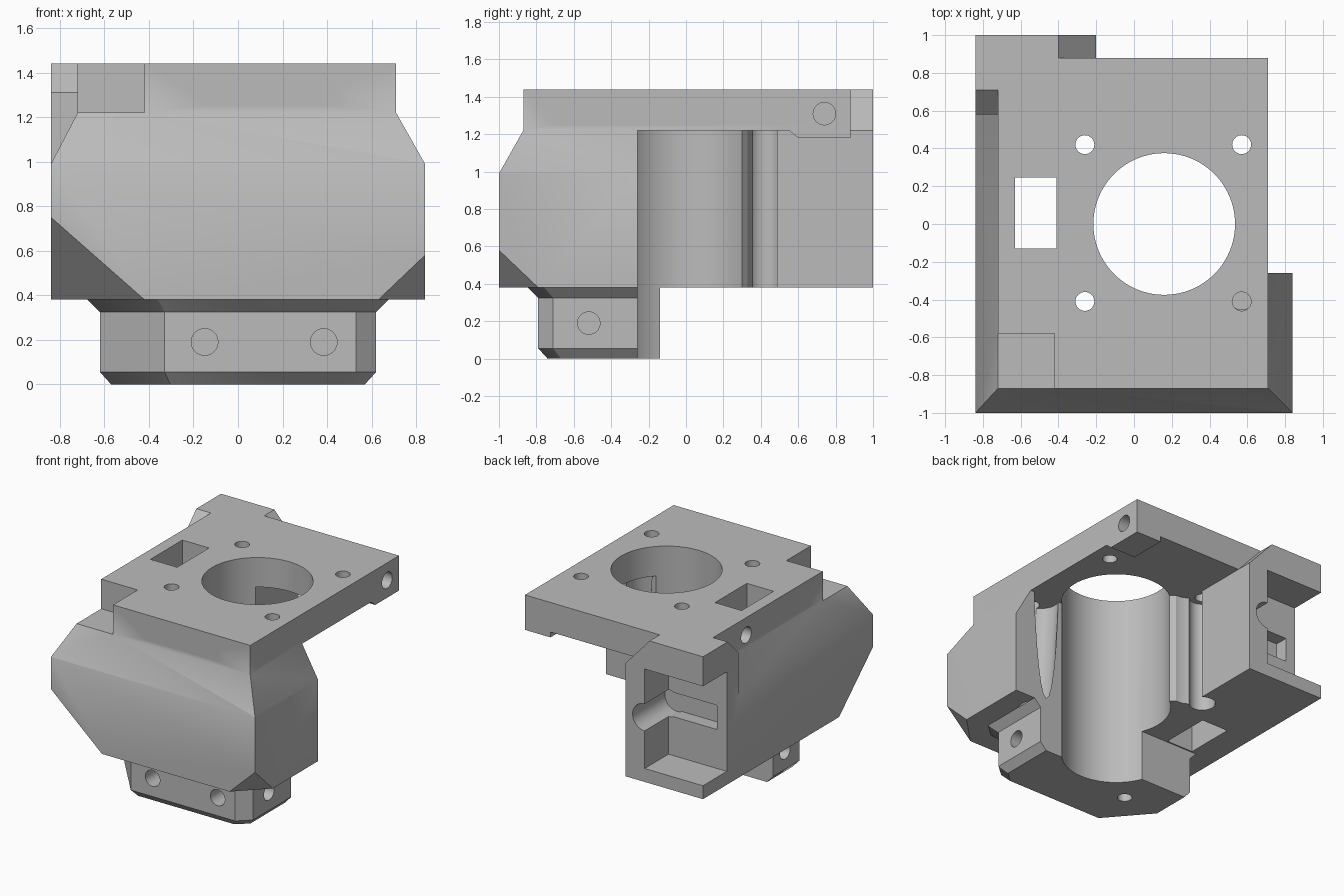
import bpy, bmesh
from mathutils import Vector

old = bpy.data.objects.get("Cube")
if old:
    bpy.data.objects.remove(old, do_unlink=True)

AXES = {"x": lambda a, b, t: (t, a, b), "y": lambda a, b, t: (a, t, b), "z": lambda a, b, t: (a, b, t)}


def to_object(bm, name):
    bmesh.ops.recalc_face_normals(bm, faces=bm.faces[:])
    mesh = bpy.data.meshes.new(name)
    bm.to_mesh(mesh)
    bm.free()
    ob = bpy.data.objects.new(name, mesh)
    bpy.context.collection.objects.link(ob)
    return ob


def loft(rings, name):
    """Solid through matching rings of points, capped at both ends."""
    bm = bmesh.new()
    loops = [[bm.verts.new(p) for p in ring] for ring in rings]
    n = len(loops[0])
    for low, high in zip(loops, loops[1:]):
        for i in range(n):
            j = (i + 1) % n
            bm.faces.new((low[i], low[j], high[j], high[i]))
    bm.faces.new(loops[0])
    bm.faces.new(loops[-1])
    return to_object(bm, name)


def prism(points, axis, lo, hi, name="cutter"):
    place = AXES[axis]
    return loft([[place(a, b, t) for a, b in points] for t in (lo, hi)], name)


def box(x0, x1, y0, y1, z0, z1, name="cutter"):
    return prism([(x0, y0), (x1, y0), (x1, y1), (x0, y1)], "z", z0, z1, name)


def rod(start, end, r, segments=32):
    start, end = Vector(start), Vector(end)
    bm = bmesh.new()
    bmesh.ops.create_cone(bm, cap_ends=True, segments=segments, radius1=r, radius2=r,
                          depth=(end - start).length)
    turn = (end - start).to_track_quat("Z", "Y").to_matrix()
    for v in bm.verts:
        v.co = turn @ v.co + (start + end) / 2
    return to_object(bm, "cutter")


def corner_cutter(corner, dx, dy, dz):
    """Tetrahedron that slices one corner off a block."""
    corner = Vector(corner)
    pts = [corner + Vector(d) for d in ((dx, 0, 0), (0, dy, 0), (0, 0, dz))]
    mid = sum(pts, Vector()) / 3
    bm = bmesh.new()
    for p in [mid + (p - mid) * 3 for p in pts] + [mid + (corner - mid) * 6]:
        bm.verts.new(p)
    bmesh.ops.convex_hull(bm, input=bm.verts[:])
    return to_object(bm, "cutter")


def combine(target, other, operation="DIFFERENCE"):
    mod = target.modifiers.new("combine", "BOOLEAN")
    mod.operation, mod.solver, mod.object = operation, "EXACT", other
    bpy.context.view_layer.objects.active = target
    bpy.ops.object.modifier_apply(modifier=mod.name)
    bpy.data.objects.remove(other, do_unlink=True)


# L-shaped main body, open towards the back and the left side
housing = prism([(-.84, -1), (.84, -1), (.84, -.26), (.3, -.26), (.1, .3), (-.065, .3),
                 (-.1, .33), (-.15, .335), (-.2, .36), (-.2, 1), (-.84, 1)],
                "z", .38, 1.22, "mount_housing")

# Sloped shoulders
combine(housing, prism([(-.9, .875), (-.72, 1.22), (-.72, 1.3), (-.9, 1.3)], "y", -2, .58))
combine(housing, prism([(.9, .884), (.71, 1.22), (.71, 1.3), (.9, 1.3)], "y", -2, -.1))
combine(housing, prism([(-1.1, .813), (-.87, 1.22), (-.87, 1.3), (-1.1, 1.3)], "x", -2, 2))

# Cut lower corners
combine(housing, corner_cutter((.84, -1, .38), -.21, .21, .2))
combine(housing, corner_cutter((-.84, -1, .38), .42, .4, .37))

# Screw relief grooves beside the bore
combine(housing, rod((-.26, .42, .2), (-.26, .42, 1.22), .09))
combine(housing, rod((.57, -.39, .3), (.57, -.31, 1.25), .12))

# Lower flange with chamfered foot and flared neck
outline = [(-.62, -.14), (-.62, -.45), (-.33, -.79), (.53, -.79), (.62, -.71),
           (.62, -.26), (.3, -.26), (0, -.14)]


def flange_ring(z, d):
    return [(x * (1 + d / .62), y - d * max(0, -.26 - y) / .53, z) for x, y in outline]


flange = loft([flange_ring(0, -.05), flange_ring(.055, 0), flange_ring(.325, 0), flange_ring(.38, .055)],
              "lower_flange")
combine(housing, flange, "UNION")

# Top plate with a notched front corner
plate = prism([(-.42, -.87), (.71, -.87), (.71, .88), (-.72, .88), (-.72, -.58), (-.42, -.58)],
              "z", 1.22, 1.44, "top_plate")
combine(housing, plate, "UNION")

# Raised rear column and its sloped end
column = prism([(.58, 1.22), (.58, 1.31), (.71, 1.44), (1, 1.44), (1, 1.22)], "x", -.84, -.72, "rear_column")
combine(housing, column, "UNION")
ledge = prism([(-.72, 1.22), (-.72, 1.44), (-.4, 1.44), (-.2, 1.22)], "y", .88, 1, "rear_ledge")
combine(housing, ledge, "UNION")

# Thickened plate corner
boss = prism([(.55, 1.22), (.6, 1.18), (.88, 1.18), (.88, 1.22)], "x", .5, .71, "corner_boss")
combine(housing, boss, "UNION")

# Main bore, window and plate screw holes
combine(housing, rod((.16, 0, -1), (.16, 0, 2), .375, 96))
combine(housing, box(-.63, -.41, -.13, .245, -1, 2))
for x, y, bottom in ((-.26, .42, -1), (.57, .42, -1), (-.26, -.41, -1), (.57, -.41, 1)):
    combine(housing, rod((x, y, bottom), (x, y, 2), .05))

# Pocket in the rear column with a round channel, a deeper recess and two screw holes
combine(housing, box(-1, -.36, .72, 1.2, .48, 1.22))
combine(housing, rod((-.36, .62, .86), (-.36, 1.2, .86), .1))
combine(housing, box(-.76, -.36, .62, .8, .77, .95))
for z in (.63, 1.09):
    combine(housing, rod((-.45, .5, z), (-.45, .8, z), .06))

# Side screw holes in plate and flange
for x, z in ((-.13, 1.31), (.385, 1.31), (-.15, .19), (.385, .19)):
    combine(housing, rod((x, -1.2, z), (x, -.62, z), .06))
for side, y, z, depth in ((1, -.69, 1.31, .5), (1, .74, 1.31, .5), (1, -.52, .19, .45),
                          (-1, .32, 1.31, .55), (-1, -.25, 1.31, .55), (-1, -.28, .19, .4)):
    combine(housing, rod((side * .95, y, z), (side * depth, y, z), .06))

# Single grey finish
grey = bpy.data.materials.new("plain_grey")
grey.use_nodes = True
colour = (.5, .5, .5, 1)
grey.diffuse_color = colour
grey.node_tree.nodes["Principled BSDF"].inputs["Base Color"].default_value = colour
housing.data.materials.clear()
housing.data.materials.append(grey)
for poly in housing.data.polygons:
    poly.material_index = 0

for ob in bpy.context.selected_objects:
    ob.select_set(False)
housing.select_set(True)
bpy.context.view_layer.objects.active = housing
bpy.ops.object.shade_smooth_by_angle()
